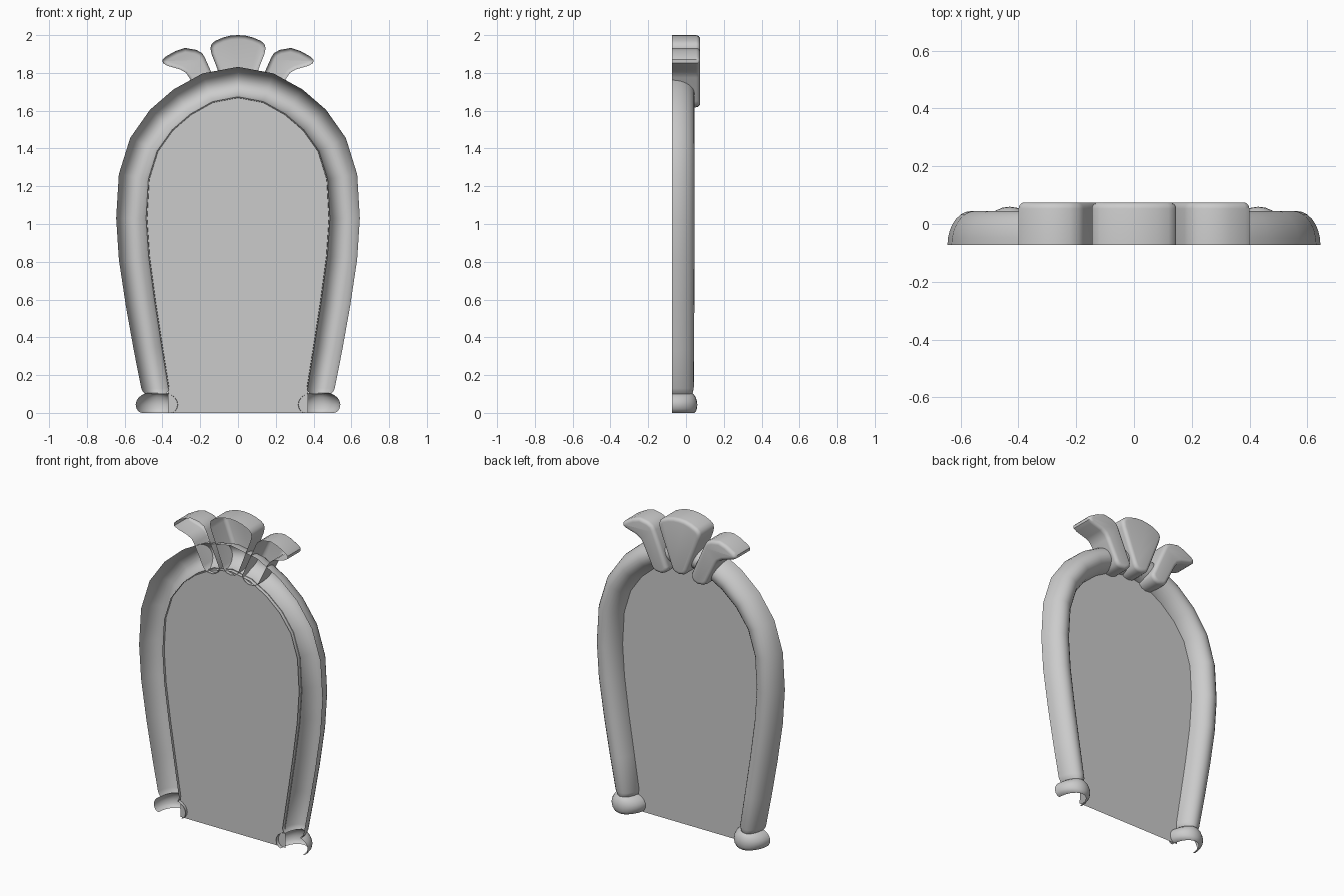
import bpy, bmesh, math
from mathutils import Vector

if "Cube" in bpy.data.objects:
    bpy.data.objects.remove(bpy.data.objects["Cube"])

FRONT = -0.073   # open front plane
BACK = 0.075     # rear face of the leaves


def finish(name, bm, angle=40):
    bmesh.ops.remove_doubles(bm, verts=bm.verts, dist=1e-5)
    bmesh.ops.recalc_face_normals(bm, faces=bm.faces)
    me = bpy.data.meshes.new(name)
    bm.to_mesh(me)
    bm.free()
    ob = bpy.data.objects.new(name, me)
    bpy.context.collection.objects.link(ob)
    bpy.ops.object.select_all(action='DESELECT')
    ob.select_set(True)
    bpy.context.view_layer.objects.active = ob
    bpy.ops.object.shade_smooth_by_angle(angle=math.radians(angle))
    return ob


def skin(bm, rings, closed=False):
    rows = [[bm.verts.new(p) for p in r] for r in rings]
    n = len(rows[0])
    for a, b in zip(rows, rows[1:]):
        for i in range(n if closed else n - 1):
            j = (i + 1) % n
            bm.faces.new((a[i], a[j], b[j], b[i]))
    return rows


def half_ring(cx, cz, nx, nz, r, steps=14):
    # half-oval section, open toward the front
    depth = 0.5 * r + 0.077
    return [(cx + nx * r * math.cos(t), FRONT + depth * math.sin(t), cz + nz * r * math.cos(t))
            for t in (math.pi * i / steps for i in range(steps + 1))]


# Arch path: x, z, half width (right half, bottom to top)
half = [(.436, .10, .057), (.437, .112, .066), (.438, .13, .074), (.475, .34, .077),
        (.515, .58, .080), (.549, .82, .082), (.563, 1.03, .082), (.55, 1.25, .082),
        (.497, 1.42, .082), (.405, 1.55, .082), (.295, 1.645, .082), (.16, 1.72, .082)]
path = half + [(0, 1.75, .082)] + [(-x, z, r) for x, z, r in reversed(half)]

# Hollow arch frame
rings, inner = [], []
for i, (x, z, r) in enumerate(path):
    a, b = path[max(i - 1, 0)], path[min(i + 1, len(path) - 1)]
    t = Vector((b[0] - a[0], b[1] - a[1])).normalized()
    if i < 3 or i > len(path) - 4:
        t = Vector((0, 1 if i < 3 else -1))
    nx, nz = t.y, -t.x
    rings.append(half_ring(x, z, nx, nz, r))
    if 2 <= i <= len(path) - 3:
        inner.append((x - nx * r * .93, -.052, z - nz * r * .93))
bm = bmesh.new()
skin(bm, rings)
finish("arch_frame", bm)

# Flat panel inside the arch
bm = bmesh.new()
outline = [(.37, -.052, 0)] + inner + [(-.37, -.052, 0)]
bm.faces.new([bm.verts.new(p) for p in outline])
finish("back_panel", bm)

# Rounded hollow feet
foot = [(.057, .104), (.075, .097), (.096, .082), (.108, .062), (.112, .044),
        (.107, .022), (.095, .006), (.078, 0)]
for side, name in ((-1, "left_foot"), (1, "right_foot")):
    bm = bmesh.new()
    skin(bm, [half_ring(.43 * side, z, 1, 0, r) for r, z in foot])
    finish(name, bm, 60)


def leaf(name, pts):
    # open-fronted shell with a rounded rear rim
    n = len(pts)
    v = [Vector(p) for p in pts]
    area = sum(v[i].x * v[(i + 1) % n].y - v[(i + 1) % n].x * v[i].y for i in range(n))
    s = 1 if area > 0 else -1

    def inset(d):
        out = []
        for i in range(n):
            e1 = (v[i] - v[i - 1]).normalized()
            e2 = (v[(i + 1) % n] - v[i]).normalized()
            m = (Vector((-e1.y, e1.x)) + Vector((-e2.y, e2.x))).normalized() * s
            out.append(v[i] + m * d)
        return out
    R = .022
    rows = [[(p.x, FRONT, p.y) for p in v]]
    for k in range(5):
        a = math.pi / 2 * k / 4
        rows.append([(p.x, BACK - R + R * math.sin(a), p.y) for p in inset(R * (1 - math.cos(a)))])
    bm = bmesh.new()
    last = skin(bm, rows, True)[-1]
    bm.faces.new(last)
    finish(name, bm, 45)


# Crest of three leaves
mid = [(.04, 1.997), (.08, 1.987), (.12, 1.97), (.14, 1.953), (.146, 1.93), (.14, 1.90),
       (.056, 1.685), (.047, 1.665), (.03, 1.651)]
leaf("center_leaf", [(0, 2.0)] + mid + [(0, 1.645)] + [(-x, z) for x, z in reversed(mid)])
side_leaf = [(.083, 1.67), (.175, 1.88), (.19, 1.905), (.222, 1.922), (.28, 1.932), (.33, 1.916),
             (.385, 1.885), (.399, 1.87), (.398, 1.852), (.375, 1.838), (.305, 1.818),
             (.275, 1.80), (.258, 1.775), (.197, 1.65), (.185, 1.631), (.165, 1.621),
             (.127, 1.618), (.1, 1.63), (.085, 1.65)]
leaf("right_leaf", side_leaf)
leaf("left_leaf", [(-x, z) for x, z in side_leaf])
